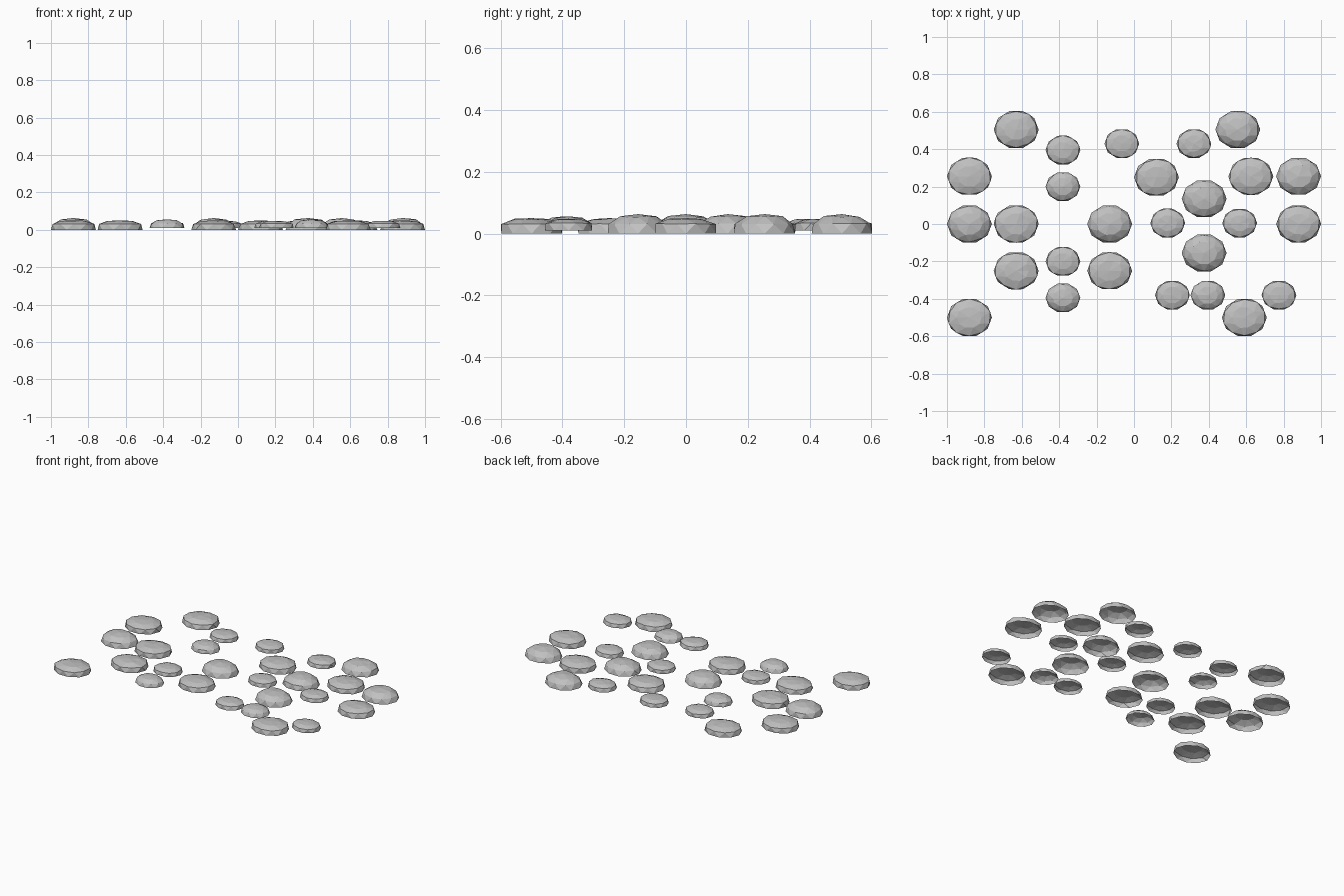
import bpy
import bmesh
import math
import random

random.seed(4)

default_cube = bpy.data.objects.get("Cube")
if default_cube:
    bpy.data.objects.remove(default_cube, do_unlink=True)

# Single stone colour
stone_grey = bpy.data.materials.new("stone_grey")
stone_grey.use_nodes = True
colour = (0.53, 0.53, 0.53, 1.0)
stone_grey.diffuse_color = colour
shader = stone_grey.node_tree.nodes["Principled BSDF"]
shader.inputs["Base Color"].default_value = colour
shader.inputs["Roughness"].default_value = 0.9

SIDES = 10

# Profiles as (radius fraction, height fraction), from the rim upwards
FLAT_PROFILE = [(1.0, 0.0), (0.95, 0.62), (0.55, 0.93)]
DOME_PROFILE = [(1.0, 0.0), (0.91, 0.5), (0.58, 0.87)]


def add_ring(mesh, profile_point, size, height, half_turn, wobble):
    """Add one slightly uneven ring of vertices to a stone."""
    radius, level = profile_point
    ring = []
    for side in range(SIDES):
        angle = math.tau * (side + half_turn) / SIDES
        reach = radius * (1 + random.uniform(-wobble, wobble))
        lift = level * (1 + random.uniform(-wobble, wobble))
        ring.append(mesh.verts.new((size[0] * reach * math.cos(angle),
                                    size[1] * reach * math.sin(angle),
                                    height * lift)))
    return ring


def add_stone(name, centre, size, base, height, profile):
    """Build a low faceted cap with an open underside."""
    mesh = bmesh.new()
    rings = []
    for index, point in enumerate(profile):
        wobble = 0.04 if index else 0.0
        rings.append(add_ring(mesh, point, size, height, index / 2, wobble))

    # Triangulated bands between staggered rings
    for lower, upper in zip(rings, rings[1:]):
        for side in range(SIDES):
            after = (side + 1) % SIDES
            mesh.faces.new((lower[side], lower[after], upper[side]))
            mesh.faces.new((lower[after], upper[after], upper[side]))

    # Shallow crown
    peak = mesh.verts.new((0, 0, height))
    for side in range(SIDES):
        mesh.faces.new((rings[-1][side], rings[-1][(side + 1) % SIDES], peak))

    data = bpy.data.meshes.new(name)
    mesh.to_mesh(data)
    mesh.free()
    data.materials.append(stone_grey)
    stone = bpy.data.objects.new(name, data)
    stone.location = (centre[0], centre[1], base)
    bpy.context.collection.objects.link(stone)


def add_group(name, centres, size, base, height, profile):
    """Scatter stones of one kind at the given centres."""
    for number, centre in enumerate(centres, start=1):
        add_stone(f"{name}_{number}", centre, size, base, height, profile)


LARGE_SIZE = (0.12, 0.103)
SMALL_SIZE = (0.093, 0.08)

# Large flat stepping stones
large_flat = [(-.88, .255), (-.63, .505), (-.63, 0), (-.63, -.25),
              (-.88, -.5), (-.13, -.25), (.12, .25), (.625, .255),
              (.88, 0), (.59, -.5)]
add_group("large_flat_stone", large_flat, LARGE_SIZE, 0, .05, FLAT_PROFILE)

# Large rounded stepping stones
large_round = [(-.88, 0), (-.13, 0), (.375, .135), (.375, -.155),
               (.88, .255), (.555, .505)]
add_group("large_round_stone", large_round, LARGE_SIZE, 0, .063, DOME_PROFILE)

# Small flat stones, sitting slightly higher
small_flat = [(-.38, .395), (-.38, -.2), (-.065, .43), (.32, .43),
              (.18, .005), (.565, .005), (.205, -.38), (.775, -.38)]
add_group("small_flat_stone", small_flat, SMALL_SIZE, .01, .038, FLAT_PROFILE)

# Small rounded stones
small_round = [(-.38, .2), (-.38, -.395), (.395, -.38)]
add_group("small_round_stone", small_round, SMALL_SIZE, .01, .046, DOME_PROFILE)
